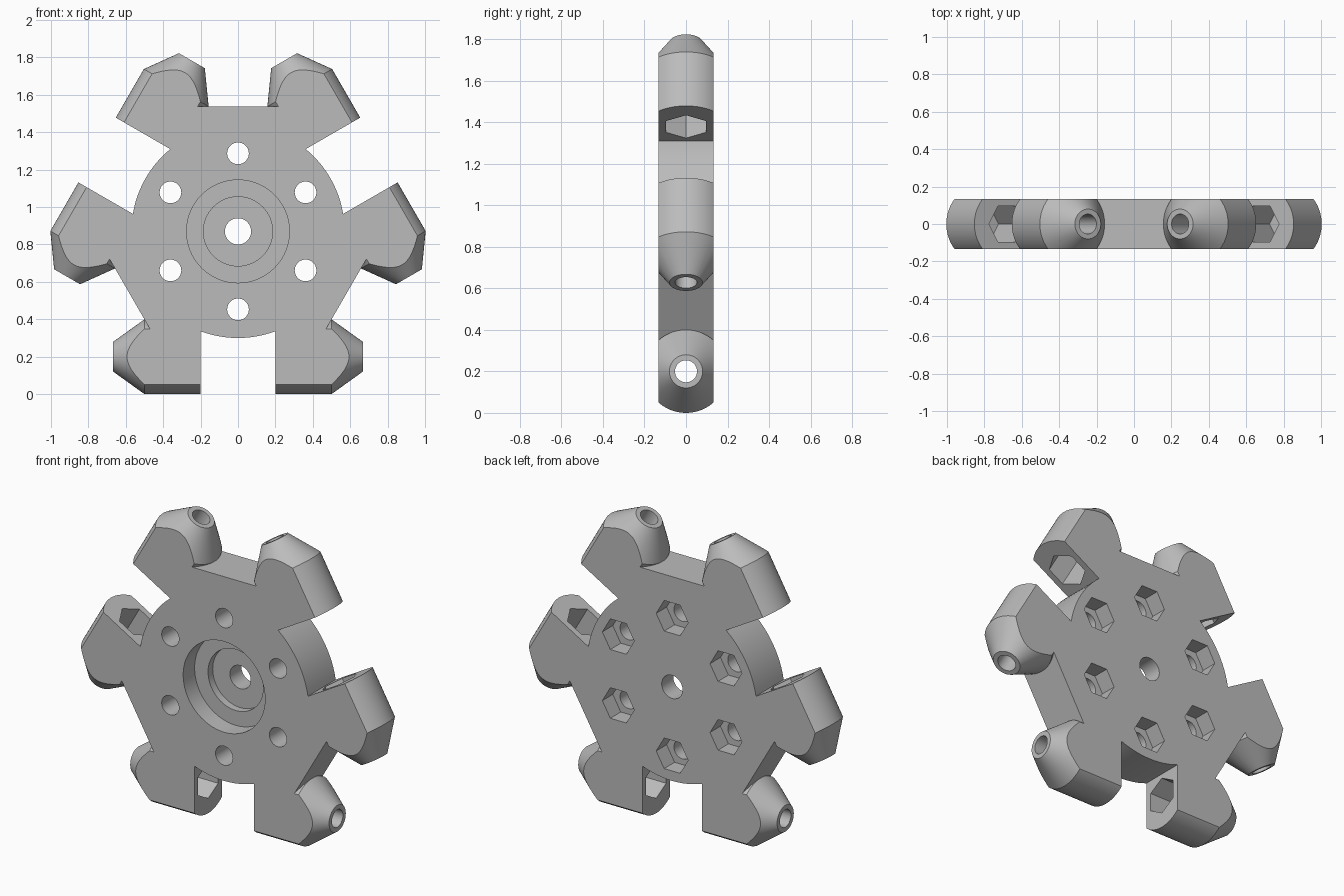
import bpy, bmesh, math
from mathutils import Matrix, Vector

cube = bpy.data.objects.get("Cube")
if cube:
    bpy.data.objects.remove(cube)

CENTRE = Vector((0, 0, 0.87))
HALF = 0.133          # half thickness of the plate
AXIS = -0.67          # bolt axis, measured from the hub centre
SLOT = 0.2            # half width of each slot
HUB = 0.57            # hub radius


def loft(name, rings, turn=0.0):
    """Closed solid skinned through matching rings, turned about the hub."""
    bm = bmesh.new()
    loops = [[bm.verts.new(p) for p in ring] for ring in rings]
    for a, b in zip(loops, loops[1:]):
        for i in range(len(a)):
            j = (i + 1) % len(a)
            bm.faces.new((a[i], a[j], b[j], b[i]))
    bm.faces.new(loops[0])
    bm.faces.new(loops[-1])
    bmesh.ops.recalc_face_normals(bm, faces=bm.faces)
    bm.transform(Matrix.Translation(CENTRE) @ Matrix.Rotation(turn, 4, 'Y'))
    mesh = bpy.data.meshes.new(name)
    bm.to_mesh(mesh)
    bm.free()
    obj = bpy.data.objects.new(name, mesh)
    bpy.context.scene.collection.objects.link(obj)
    return obj


def circle(r, n):
    return [(r * math.cos(math.tau * i / n), r * math.sin(math.tau * i / n)) for i in range(n)]


def along_x(steps, n, side):
    """Rings round a bolt axis; steps are (x, radius)."""
    return [[(side * x, v, AXIS + u) for u, v in circle(r, n)] for x, r in steps]


def along_y(steps, n, x=0.0, z=0.0):
    """Rings through the plate; steps are (y, radius)."""
    return [[(x + u, y, z + v) for u, v in circle(r, n)] for y, r in steps]


# Plate outline: three slots with hub arcs, joined by straight webs
third = []
edge = math.asin(SLOT / HUB)
third += [(-0.385, AXIS), (-SLOT, AXIS)]
for i in range(13):
    a = -edge + 2 * edge * i / 12
    third.append((HUB * math.sin(a), -HUB * math.cos(a)))
third += [(SLOT, AXIS), (0.385, AXIS)]
outline = []
for k in range(3):
    c, s = math.cos(k * math.tau / 3), math.sin(k * math.tau / 3)
    outline += [(x * c - z * s, x * s + z * c) for x, z in third]
body = loft("bracket_hub", [[(x, y, z) for x, z in outline] for y in (-0.16, 0.16)])

# Bolt arms, then trimming to plate thickness, then the bored holes
steps = []
arm_profile = [(SLOT, 0.2), (0.5, 0.2), (0.667, 0.08)]
turns = [k * math.tau / 3 for k in range(3)]
for turn in turns:
    for side in (-1, 1):
        steps.append((loft("arm", along_x(arm_profile, 64, side), turn), 'UNION'))

slab = [[(x, y, z) for x, z in ((-2, -2), (2, -2), (2, 2), (-2, 2))] for y in (-HALF, HALF)]
steps.append((loft("trim", slab), 'INTERSECT'))

for turn in turns:
    for side in (-1, 1):
        nut = along_x([(0.15, 0.11), (0.48, 0.11)], 6, side)
        hole = along_x([(0.4, 0.053), (0.75, 0.053)], 32, side)
        steps.append((loft("arm_nut_pocket", nut, turn), 'DIFFERENCE'))
        steps.append((loft("arm_bolt_hole", hole, turn), 'DIFFERENCE'))

# Ring of six through holes with hexagonal nut pockets at the back
for i in range(6):
    a = math.radians(30 + 60 * i)
    x, z = 0.417 * math.cos(a), 0.417 * math.sin(a)
    steps.append((loft("hub_hole", along_y([(-0.3, 0.058), (0.3, 0.058)], 32, x, z)), 'DIFFERENCE'))
    steps.append((loft("hub_nut_pocket", along_y([(HALF - 0.1, 0.107), (0.3, 0.107)], 6, x, z)),
                  'DIFFERENCE'))

# Stepped bearing seat at the front with a through hole
d1, d2 = 0.11 - HALF, 0.155 - HALF
bore = [(-0.3, 0.275), (d1, 0.275), (d1, 0.185), (d2, 0.185), (d2, 0.07), (0.3, 0.07)]
steps.append((loft("bearing_seat", along_y(bore, 64)), 'DIFFERENCE'))

for tool, operation in steps:
    tool.hide_render = True
    mod = body.modifiers.new(tool.name, 'BOOLEAN')
    mod.operation = operation
    mod.solver = 'EXACT'
    mod.object = tool

# Bake the result and drop the helpers
bpy.context.view_layer.update()
graph = bpy.context.evaluated_depsgraph_get()
result = bpy.data.meshes.new_from_object(body.evaluated_get(graph))
body.modifiers.clear()
body.data = result
for tool, _ in steps:
    bpy.data.objects.remove(tool)

# Colour and shading
grey = bpy.data.materials.new("plain_grey")
grey.use_nodes = True
colour = (0.5, 0.5, 0.5, 1)
grey.diffuse_color = colour
grey.node_tree.nodes["Principled BSDF"].inputs["Base Color"].default_value = colour
body.data.materials.clear()
body.data.materials.append(grey)
for face in body.data.polygons:
    face.material_index = 0

bpy.ops.object.select_all(action='DESELECT')
body.select_set(True)
bpy.context.view_layer.objects.active = body
bpy.ops.object.shade_smooth_by_angle(angle=math.radians(25))
